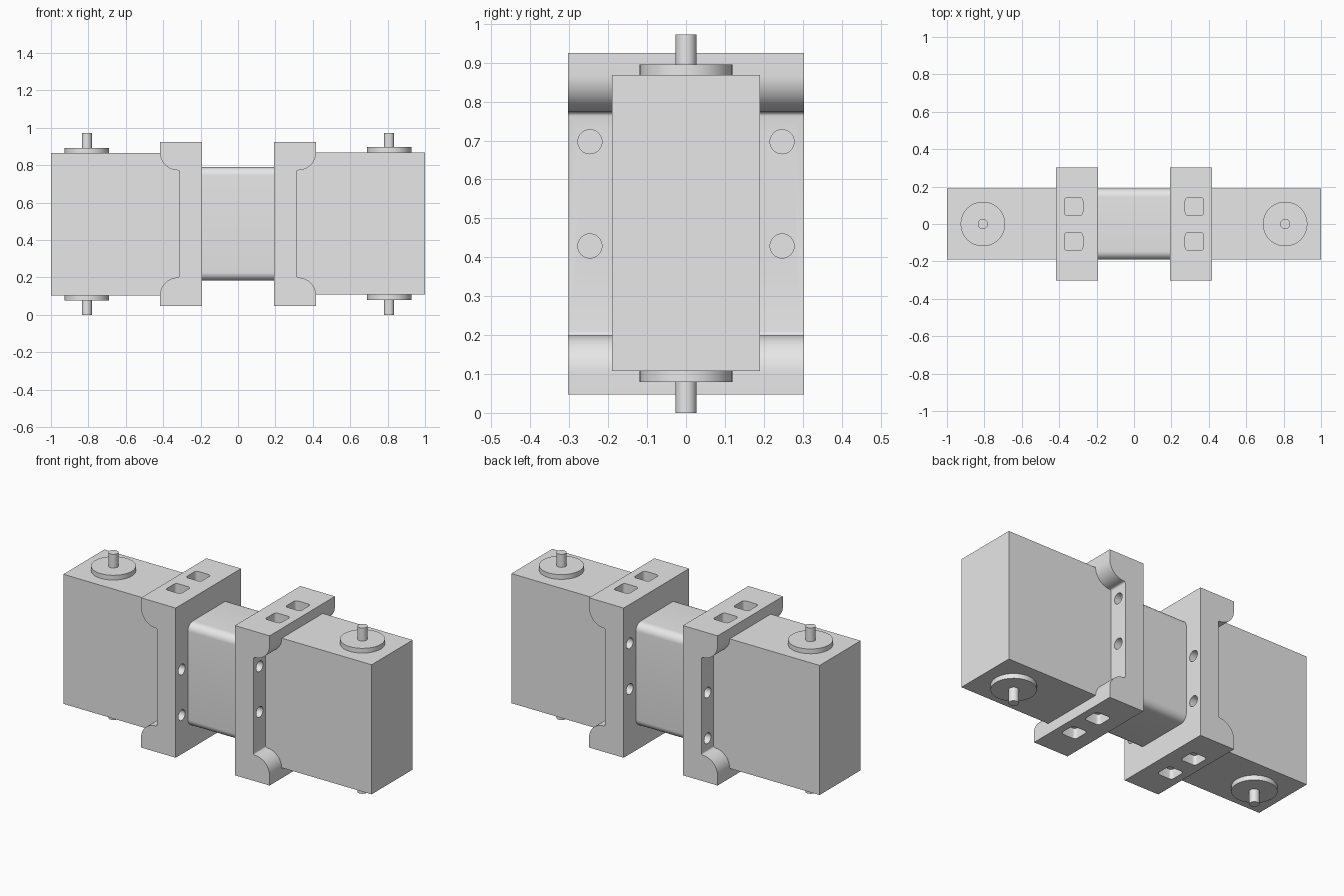
import bpy, bmesh, math
from mathutils import Matrix, Vector

cube = bpy.data.objects.get("Cube")
if cube:
    bpy.data.objects.remove(cube, do_unlink=True)

MID_Z = 0.486  # height of the shared centre line

grey = bpy.data.materials.new("plain_grey")
grey.use_nodes = True
grey.diffuse_color = (0.8, 0.8, 0.8, 1)
grey.node_tree.nodes["Principled BSDF"].inputs["Base Color"].default_value = (0.8, 0.8, 0.8, 1)


def add_object(name, bm):
    bmesh.ops.recalc_face_normals(bm, faces=bm.faces)
    mesh = bpy.data.meshes.new(name)
    bm.to_mesh(mesh)
    bm.free()
    mesh.materials.append(grey)
    obj = bpy.data.objects.new(name, mesh)
    bpy.context.collection.objects.link(obj)
    return obj


def arc(cx, cy, r, start, end, steps=12):
    angles = [math.radians(start + (end - start) * i / steps) for i in range(steps + 1)]
    return [(cx + r * math.cos(a), cy + r * math.sin(a)) for a in angles]


def rounded_rect(cx, cy, half_w, half_h, r, steps=8):
    w, h = half_w - r, half_h - r
    corners = [(w, h), (-w, h), (-w, -h), (w, -h)]
    return [p for i, (x, y) in enumerate(corners)
            for p in arc(cx + x, cy + y, r, 90 * i, 90 * i + 90, steps)]


def prism(bm, outline, axis, low, high):
    """Extrude a 2D outline along x, y or z from low to high."""
    place = {"x": lambda u, v: (low, u, v),
             "y": lambda u, v: (u, low, v),
             "z": lambda u, v: (u, v, low)}[axis]
    face = bm.faces.new([bm.verts.new(place(u, v)) for u, v in outline])
    out = bmesh.ops.extrude_face_region(bm, geom=[face])
    step = Vector([(high - low) * (axis == a) for a in "xyz"])
    bmesh.ops.translate(bm, vec=step, verts=[g for g in out["geom"] if isinstance(g, bmesh.types.BMVert)])


def prism_object(name, outline, axis, low, high):
    bm = bmesh.new()
    prism(bm, outline, axis, low, high)
    return add_object(name, bm)


def circle(cx, cy, r, steps=48):
    return arc(cx, cy, r, 0, 360, steps)[:-1]


def rect(x0, x1, y0, y1):
    return [(x0, y0), (x1, y0), (x1, y1), (x0, y1)]


def smooth(obj):
    bpy.ops.object.select_all(action="DESELECT")
    obj.select_set(True)
    bpy.context.view_layer.objects.active = obj
    bpy.ops.object.shade_smooth_by_angle(angle=math.radians(30))


def cut(obj, cutter):
    mod = obj.modifiers.new("cut", "BOOLEAN")
    mod.object = cutter
    mod.operation = "DIFFERENCE"
    mod.solver = "EXACT"
    bpy.context.view_layer.update()
    result = bpy.data.meshes.new_from_object(obj.evaluated_get(bpy.context.evaluated_depsgraph_get()))
    obj.modifiers.clear()
    obj.data = result
    bpy.data.objects.remove(cutter, do_unlink=True)


parts = []

# Rectangular motor housing
parts.append(prism_object("motor_housing", rect(0.25, 1.0, -0.19, 0.19), "z", 0.108, 0.868))

# Bearing boss and shaft, passing through the housing to both ends
parts.append(prism_object("bearing_boss", circle(0.808, 0, 0.119), "z", 0.08, 0.896))
parts.append(prism_object("shaft", circle(0.808, 0, 0.027, 32), "z", 0, 2 * MID_Z))

# Mounting bracket: plate with a rounded lip at the top and bottom
upper = [(0.192, 0.925), (0.417, 0.925)]
upper += arc(0.322, 0.868, 0.095, 0, -90, 16)
upper += arc(0.323, 0.763, 0.01, 90, 180, 4)
lower = [(x, 2 * MID_Z - z) for x, z in reversed(upper)]
bracket = prism_object("mounting_bracket", upper + lower, "y", -0.303, 0.303)

# Bolt holes through the plate and square pockets in the lips
bm = bmesh.new()
for side in (-1, 1):
    for z in (0.429, 0.697):
        prism(bm, circle(side * 0.247, z, 0.031, 32), "x", 0.1, 0.5)
    pocket = rounded_rect(0.323, side * 0.094, 0.049, 0.049, 0.018, 5)
    prism(bm, pocket, "z", 0.85, 1.0)
    prism(bm, pocket, "z", 2 * MID_Z - 1.0, 2 * MID_Z - 0.85)
cutter = add_object("bracket_cutter", bm)
cutter.hide_render = True
cut(bracket, cutter)
parts.append(bracket)

# The opposite half is the same unit turned half a turn about the front axis
centre = Matrix.Translation((0, 0, MID_Z))
half_turn = centre @ Matrix.Rotation(math.pi, 4, "Y") @ centre.inverted()
for obj in parts:
    smooth(obj)
    base = obj.name
    twin = obj.copy()
    twin.data = obj.data.copy()
    twin.data.transform(half_turn)
    obj.name = "left_" + base
    twin.name = "right_" + base
    bpy.context.collection.objects.link(twin)

# Rounded block joining the two brackets
smooth(prism_object("centre_connector", rounded_rect(0, MID_Z, 0.19, 0.303, 0.045), "x", -0.2, 0.2))
